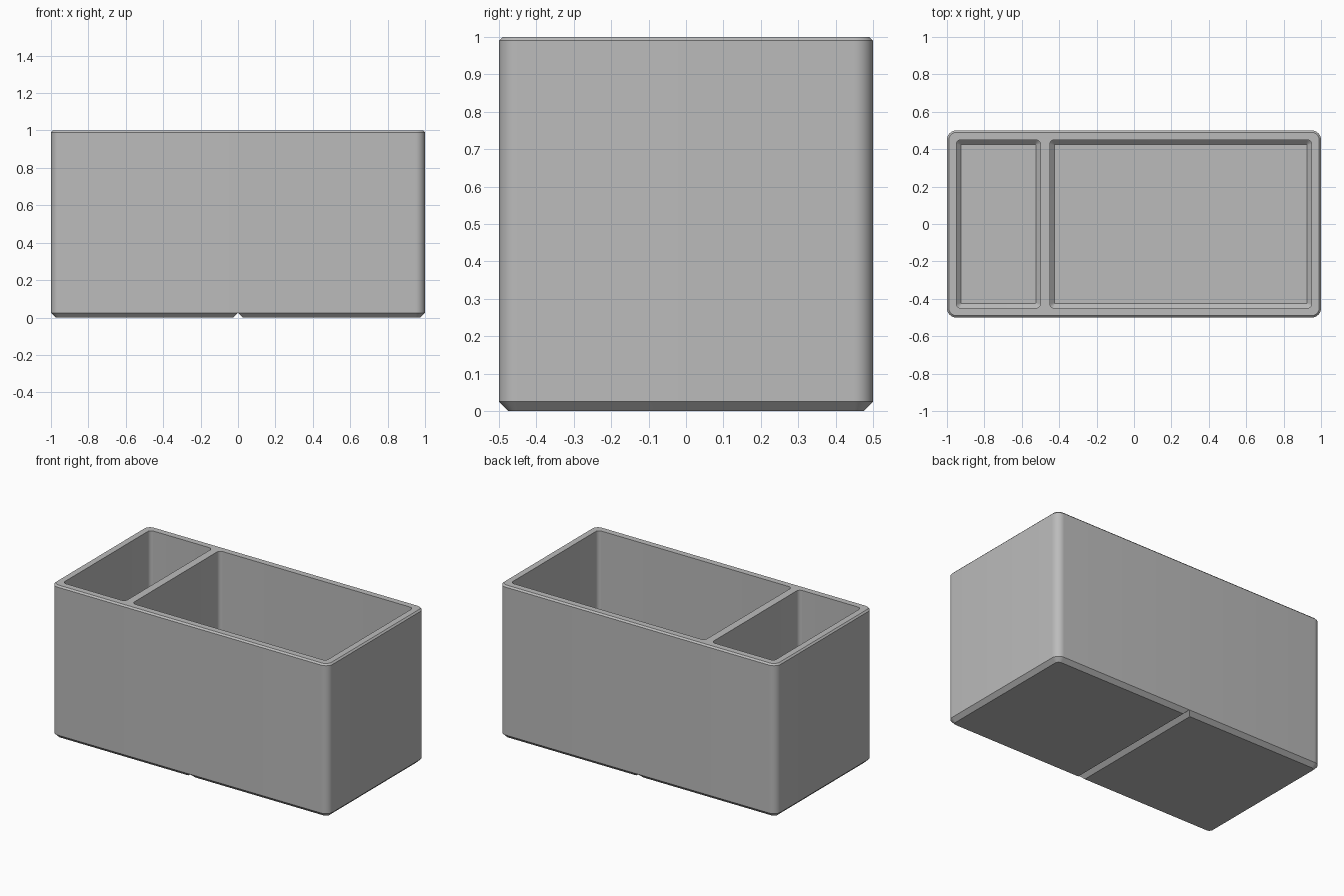
import bpy, bmesh, math

if "Cube" in bpy.data.objects:
    bpy.data.objects.remove(bpy.data.objects["Cube"])

grey = bpy.data.materials.new("light grey")
grey.diffuse_color = (0.5, 0.5, 0.5, 1)
grey.use_nodes = True
grey.node_tree.nodes["Principled BSDF"].inputs["Base Color"].default_value = grey.diffuse_color


def ring(x0, x1, y0, y1, r, z, n=10):
    """Rounded rectangle outline at height z."""
    pts = []
    for cx, cy, a in ((x1 - r, y1 - r, 0), (x0 + r, y1 - r, 90),
                      (x0 + r, y0 + r, 180), (x1 - r, y0 + r, 270)):
        for i in range(n + 1):
            t = math.radians(a + 90 * i / n)
            pts.append((cx + r * math.cos(t), cy + r * math.sin(t), z))
    return pts


def loft(name, rings):
    """Closed solid through a stack of equal outlines."""
    bm = bmesh.new()
    loops = [[bm.verts.new(p) for p in r] for r in rings]
    n = len(loops[0])
    for a, b in zip(loops, loops[1:]):
        for i in range(n):
            j = (i + 1) % n
            bm.faces.new((a[i], a[j], b[j], b[i]))
    bm.faces.new(loops[0][::-1])
    bm.faces.new(loops[-1])
    bmesh.ops.recalc_face_normals(bm, faces=bm.faces)
    me = bpy.data.meshes.new(name)
    bm.to_mesh(me)
    bm.free()
    ob = bpy.data.objects.new(name, me)
    bpy.context.collection.objects.link(ob)
    return ob


def block(name, x0, x1, y0, y1, r, levels):
    """Rounded box; levels are (height, inset) pairs."""
    return loft(name, [ring(x0 + d, x1 - d, y0 + d, y1 - d, max(r - d, 0.003), z)
                       for z, d in levels])


# Outer body with a chamfered foot and a small chamfer on the rim
body = block("divided_bin", -1, 1, -0.5, 0.5, 0.05,
             [(0, 0.025), (0.025, 0), (0.99, 0), (1, 0.01)])
body.data.materials.append(grey)

# Two pockets with chamfered floors, and the V groove under the middle
pocket = [(0.05, 0.025), (0.075, 0), (1.1, 0)]
cutters = [
    block("small_pocket_cutter", -0.95, -0.5, -0.45, 0.45, 0.025, pocket),
    block("large_pocket_cutter", -0.45, 0.95, -0.45, 0.45, 0.025, pocket),
    loft("groove_cutter", [[(x, y, z) for x, z in ((-0.035, -0.01), (0.035, -0.01), (0, 0.025))]
                           for y in (-0.6, 0.6)]),
]
for c in cutters:
    c.data.materials.append(grey)
    m = body.modifiers.new(c.name, 'BOOLEAN')
    m.operation, m.solver, m.object = 'DIFFERENCE', 'EXACT', c
    c.hide_render = True

# Apply the cuts, remove the cutters, smooth the rounded corners
bpy.context.view_layer.objects.active = body
body.select_set(True)
for c in cutters:
    bpy.ops.object.modifier_apply(modifier=c.name)
for c in cutters:
    bpy.data.objects.remove(c)
bpy.ops.object.shade_smooth_by_angle(angle=math.radians(30))
